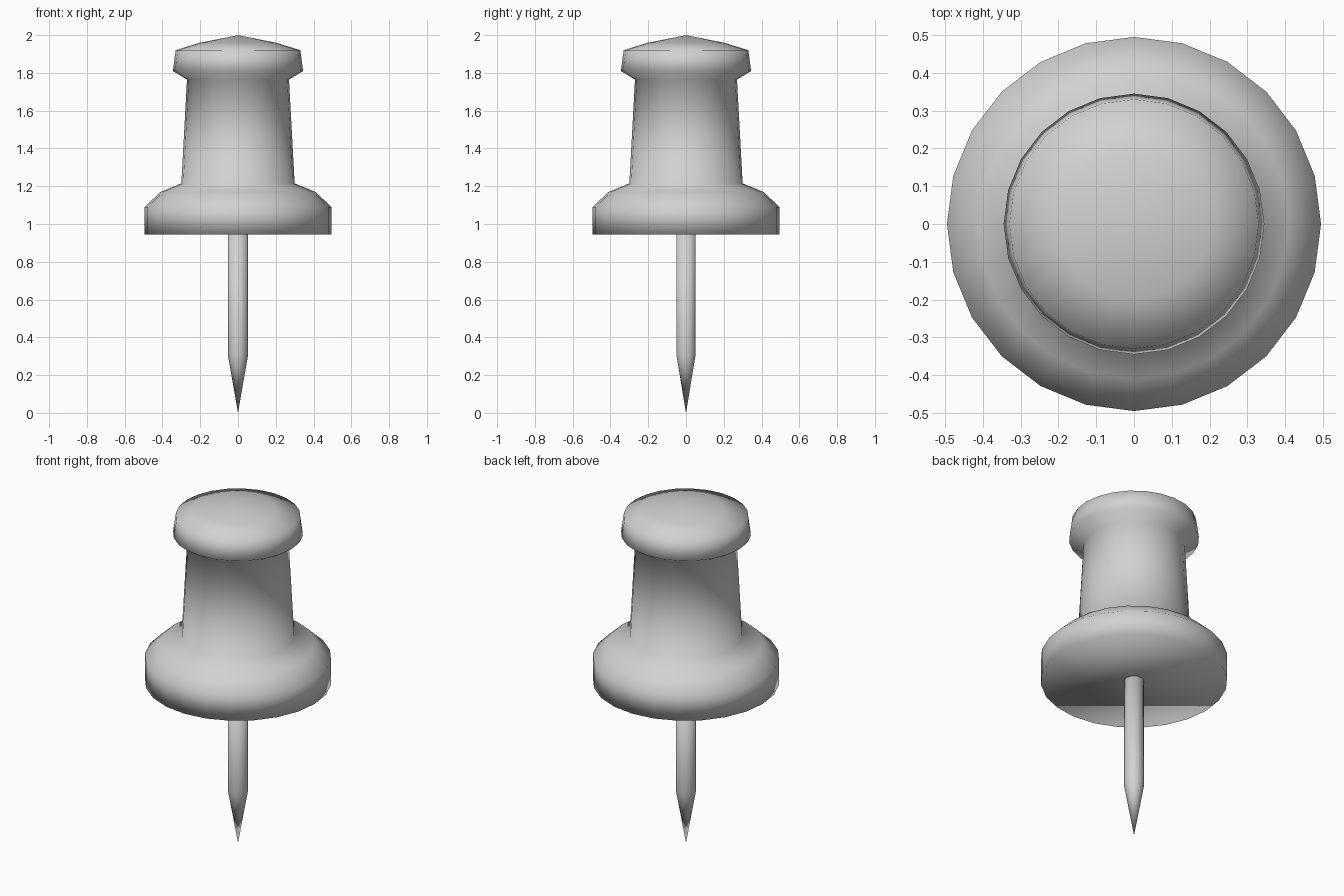
import bpy
import bmesh
from math import cos, sin, tau

if "Cube" in bpy.data.objects:
    bpy.data.objects.remove(bpy.data.objects["Cube"], do_unlink=True)

GREY = (0.64, 0.64, 0.64, 1.0)
grey = bpy.data.materials.new("plain grey")
grey.use_nodes = True
grey.diffuse_color = GREY
grey.node_tree.nodes["Principled BSDF"].inputs["Base Color"].default_value = GREY


def lathe(name, profile, sides, top_point=None, bottom_point=None):
    """Turn a top-to-bottom (radius, height) profile; close each end with a point or a flat cap."""
    bm = bmesh.new()
    rings = [[bm.verts.new((r * cos(tau * i / sides), r * sin(tau * i / sides), z))
              for i in range(sides)] for r, z in profile]
    for upper, lower in zip(rings, rings[1:]):
        for i in range(sides):
            j = (i + 1) % sides
            bm.faces.new((upper[i], lower[i], lower[j], upper[j]))
    for ring, height in ((rings[0], top_point), (rings[-1], bottom_point)):
        if height is None:
            bm.faces.new(ring)
        else:
            tip = bm.verts.new((0, 0, height))
            for i in range(sides):
                bm.faces.new((ring[i], ring[(i + 1) % sides], tip))
    bmesh.ops.recalc_face_normals(bm, faces=bm.faces)
    for face in bm.faces:
        face.smooth = True
    mesh = bpy.data.meshes.new(name)
    bm.to_mesh(mesh)
    bm.free()
    mesh.materials.append(grey)
    obj = bpy.data.objects.new(name, mesh)
    bpy.context.collection.objects.link(obj)
    return obj


# Handle: domed head, tapered grip and wide collar with a flat underside
handle = [(0.2, 1.96), (0.33, 1.92), (0.345, 1.81), (0.27, 1.765),
          (0.3, 1.215), (0.41, 1.17), (0.495, 1.09), (0.495, 0.945)]
lathe("handle", handle, 24, top_point=2.0)

# Needle: straight shaft with a sharp tip
lathe("needle", [(0.054, 0.95), (0.054, 0.31)], 10, bottom_point=0.0)
